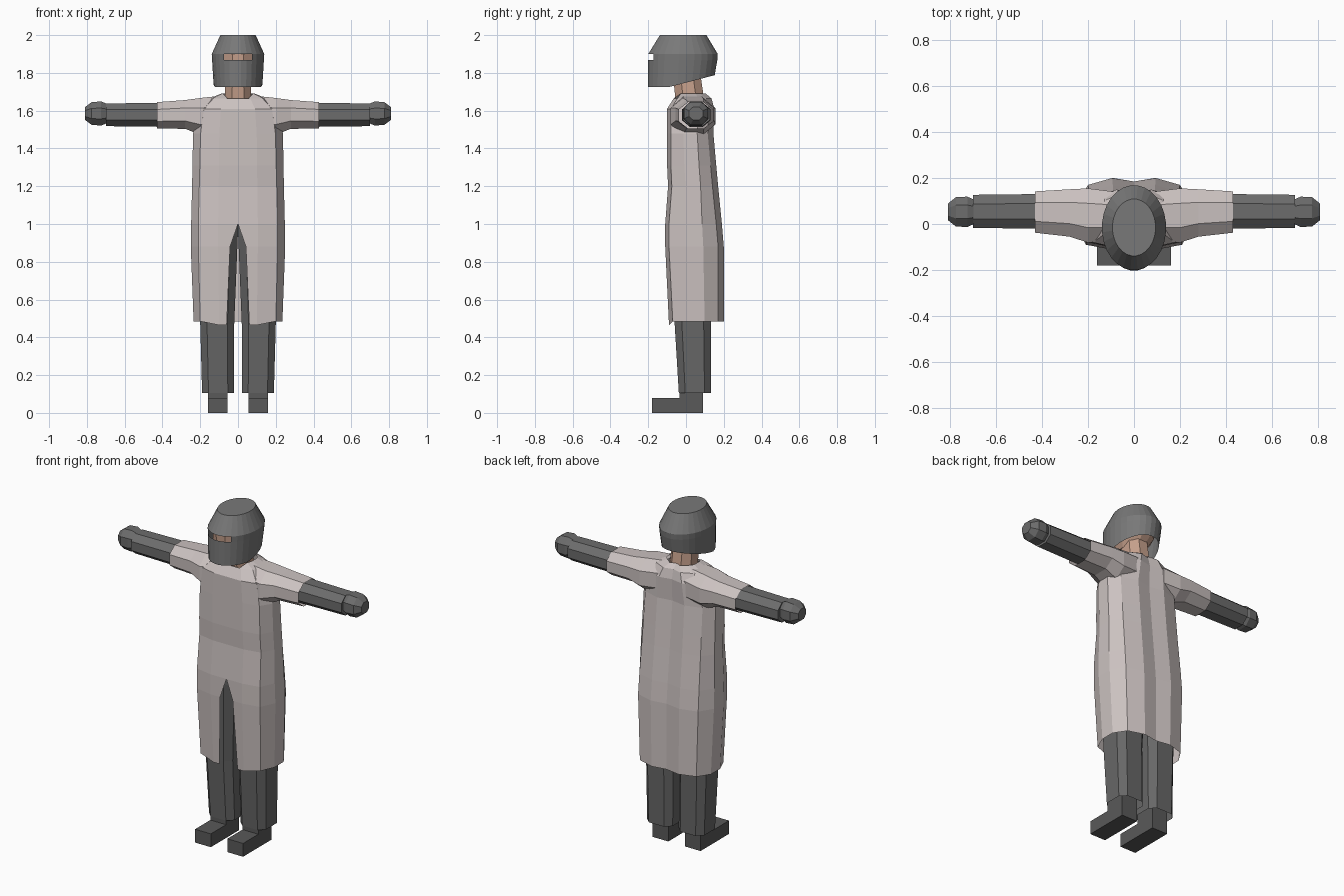
import bpy, bmesh, math

if "Cube" in bpy.data.objects:
    bpy.data.objects.remove(bpy.data.objects["Cube"])


def material(name, rgb):
    m = bpy.data.materials.new(name)
    m.diffuse_color = (*rgb, 1)
    m.use_nodes = True
    m.node_tree.nodes["Principled BSDF"].inputs["Base Color"].default_value = m.diffuse_color
    return m


CLOTH = material("pale_cloth", (0.60, 0.54, 0.53))
STEEL = material("helmet_grey", (0.19, 0.19, 0.19))
SLEEVE = material("sleeve_grey", (0.15, 0.15, 0.15))
TROUSER = material("trouser_grey", (0.135, 0.135, 0.135))
BOOT = material("boot_grey", (0.10, 0.10, 0.10))
SKIN = material("skin", (0.56, 0.35, 0.26))


def loft(name, rings, mat, closed=True, caps=(False, False), drop=None):
    """Skin a list of point rings; drop(face centre) removes faces."""
    bm = bmesh.new()
    vs = [[bm.verts.new(p) for p in r] for r in rings]
    n = len(rings[0])
    for a, b in zip(vs, vs[1:]):
        for i in range(n if closed else n - 1):
            j = (i + 1) % n
            bm.faces.new((a[i], a[j], b[j], b[i]))
    if caps[0]:
        bm.faces.new(vs[0][::-1])
    if caps[1]:
        bm.faces.new(vs[-1])
    bmesh.ops.remove_doubles(bm, verts=bm.verts[:], dist=1e-4)
    bmesh.ops.recalc_face_normals(bm, faces=bm.faces[:])
    if drop:
        gone = [f for f in bm.faces if drop(f.calc_center_median())]
        bmesh.ops.delete(bm, geom=gone, context='FACES')
    me = bpy.data.meshes.new(name)
    bm.to_mesh(me)
    bm.free()
    me.materials.append(mat)
    ob = bpy.data.objects.new(name, me)
    bpy.context.collection.objects.link(ob)
    return ob


def octagon(cu, cv, ru, rv, k=0.45):
    """Chamfered eight-sided section."""
    pts = [(1, -k), (1, k), (k, 1), (-k, 1), (-1, k), (-1, -k), (-k, -1), (k, -1)]
    return [(cu + ru * u, cv + rv * v) for u, v in pts]


def ellipse(rx, ry, yc, n):
    return [(rx * math.sin(math.tau * (i + .5) / n),
             yc - ry * math.cos(math.tau * (i + .5) / n)) for i in range(n)]


# Robe: open shell with a front slit below z = 1
def robe_ring(z, wf, ws, yf, yb, s):
    d = yb - yf
    hem = 0.02 if z < 0.5 else 0
    vneck = 0.065 if z > 1.68 else 0
    half = [(s, yf - vneck * 0.6, z - hem - vneck),
            (wf * .5, yf - vneck * .25, z - hem - vneck * .6),
            (wf, yf + .02, z), (ws, yf + .35 * d, z), (ws, yf + .65 * d, z),
            (ws * .8, yb - .03, z), (ws * .38, yb, z), (0, yb - .015, z)]
    return half + [(-x, y, h) for x, y, h in half[-2::-1]]


loft("robe", [robe_ring(*r) for r in (
    (0.485, .200, .235, -.090, .200, .060),
    (0.88, .210, .250, -.110, .200, .042),
    (1.00, .210, .248, -.110, .190, 0),
    (1.20, .205, .243, -.095, .170, 0),
    (1.31, .202, .241, -.100, .160, 0),
    (1.48, .198, .238, -.100, .145, 0),
    (1.61, .180, .200, -.100, .150, 0),
    (1.665, .130, .150, -.065, .135, 0),
    (1.69, .080, .090, -.048, .105, 0))], CLOTH, closed=False)

# Arms and legs, mirrored left and right
for side, sx in (("left", 1), ("right", -1)):
    def arm(rows, k=0.45):
        return [[(sx * x, y, z) for y, z in octagon(yc, zc, ry, rz, k)]
                for x, yc, zc, ry, rz in rows]

    loft(side + "_robe_sleeve", arm((
        (.08, .035, 1.580, .105, .100), (.20, .037, 1.570, .118, .097),
        (.28, .048, 1.580, .103, .076), (.43, .052, 1.575, .090, .070))),
        CLOTH, caps=(True, False))
    loft(side + "_forearm", arm((
        (.36, .055, 1.578, .076, .064), (.70, .055, 1.578, .072, .060))),
        SLEEVE, caps=(True, True))
    loft(side + "_glove", arm((
        (.69, .053, 1.585, .050, .050), (.725, .053, 1.585, .066, .064),
        (.775, .053, 1.585, .064, .060), (.81, .053, 1.585, .036, .034))),
        SLEEVE, caps=(True, True))

    loft(side + "_trouser_leg", [
        [(sx * x, y, z) for x, y in octagon(xc, yc, rx, ry, .6)]
        for z, xc, yc, rx, ry in (
            (.105, .105, .047, .085, .085), (.47, .110, .036, .090, .096),
            (.94, .103, .035, .102, .115), (1.10, .100, .035, .100, .105))],
        TROUSER, caps=(False, True))

    # Boot: side profile pushed across the foot width
    profile = [(-.18, 0), (.09, 0), (.09, .16), (-.035, .16), (-.035, .08), (-.18, .08)]
    loft(side + "_boot", [[(sx * x, y, z) for y, z in profile] for x in (.055, .16)],
         BOOT, caps=(True, True))

# Neck and head
loft("neck", [[(x, y, z) for x, y in octagon(0, yc, rx, ry)] for z, rx, ry, yc in (
    (1.59, .085, .082, .000), (1.66, .070, .076, .020), (1.82, .064, .072, .000))], SKIN)
loft("head", [[(x, y, z) for x, y in ellipse(rx, ry, yc, 12)] for z, rx, ry, yc in (
    (1.765, .070, .085, -.035), (1.83, .108, .145, -.025),
    (1.92, .112, .150, -.023), (1.97, .080, .100, -.015))],
    SKIN, caps=(True, True))

# Helmet: tilted rim, eye slit cut from the front
def helmet_ring(z, rx, ry, yc, tilt=0):
    return [(x, y, z + tilt * max(0, y + .09)) for x, y in ellipse(rx, ry, yc, 28)]


loft("helmet", [
    helmet_ring(1.725, .130, .178, -.025, .26),
    helmet_ring(1.868, .138, .184, -.017),
    helmet_ring(1.900, .140, .185, -.016),
    helmet_ring(2.000, .094, .124, -.015)], STEEL, caps=(False, True),
    drop=lambda c: 1.87 < c.z < 1.895 and c.y < 0 and abs(c.x) < .07)
